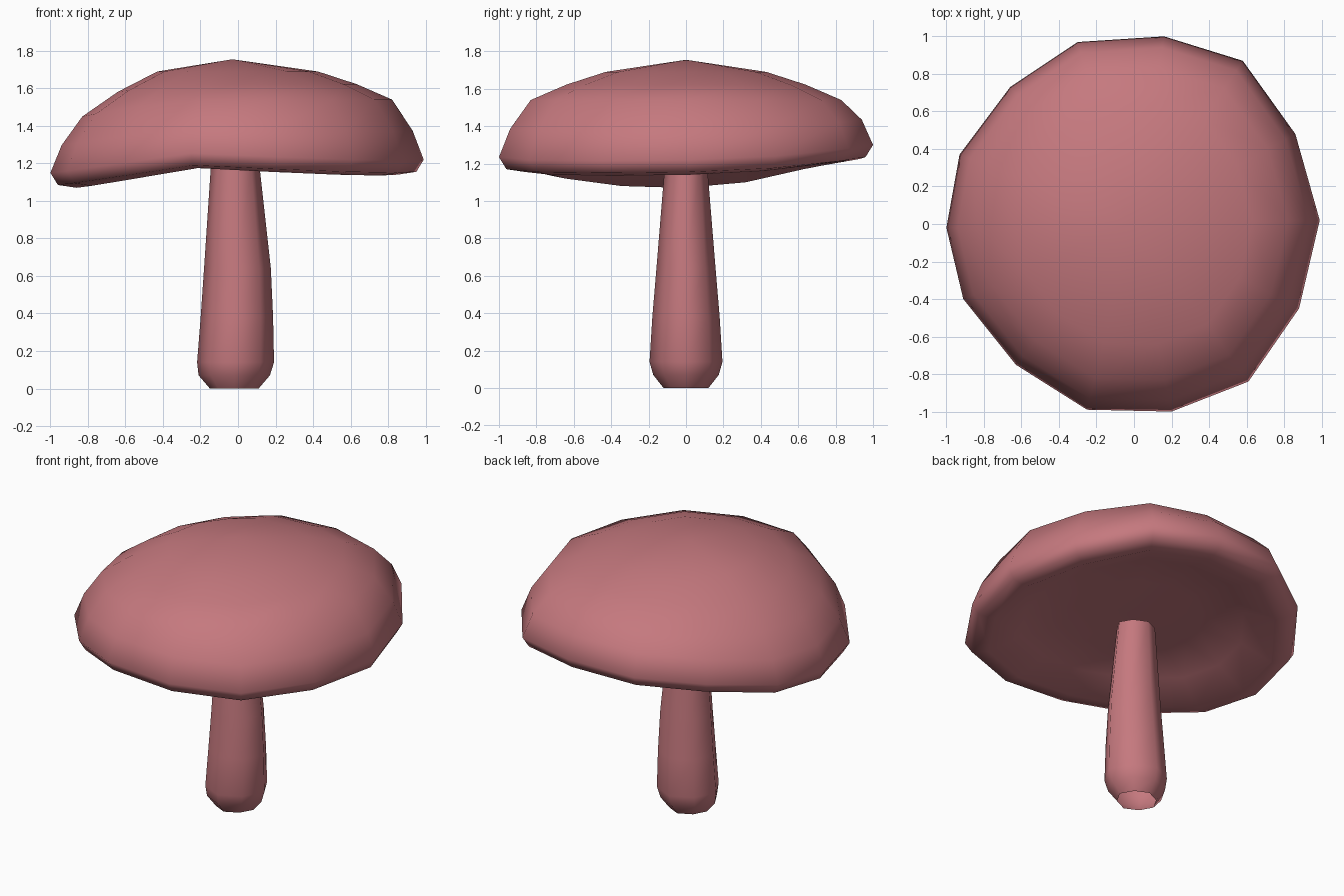
import bpy, bmesh, math

if "Cube" in bpy.data.objects:
    bpy.data.objects.remove(bpy.data.objects["Cube"])

mat = bpy.data.materials.new("dusty pink")
mat.diffuse_color = (0.56, 0.19, 0.21, 1)
mat.use_nodes = True
mat.node_tree.nodes["Principled BSDF"].inputs["Base Color"].default_value = mat.diffuse_color


def loft(name, rings, tips=()):
    """Skin a stack of rings; with two tips the ends close to points, else they stay open."""
    bm = bmesh.new()
    loops = [[bm.verts.new(p) for p in ring] for ring in rings]
    n = len(loops[0])
    for a, b in zip(loops, loops[1:]):
        for i in range(n):
            j = (i + 1) % n
            bm.faces.new((a[i], a[j], b[j], b[i]))
    for loop, tip in zip((loops[0], loops[-1]), tips):
        v = bm.verts.new(tip)
        for i in range(n):
            bm.faces.new((loop[i], loop[(i + 1) % n], v))
    bmesh.ops.recalc_face_normals(bm, faces=bm.faces)
    for f in bm.faces:
        f.smooth = True
    me = bpy.data.meshes.new(name)
    bm.to_mesh(me)
    bm.free()
    me.materials.append(mat)
    ob = bpy.data.objects.new(name, me)
    bpy.context.collection.objects.link(ob)
    return ob


# Cap: uneven, wavy rim outline
rim = [(0.99, 0.02, 1.22), (0.86, 0.48, 1.24), (0.58, 0.87, 1.28), (0.16, 1.0, 1.30),
       (-0.30, 0.97, 1.29), (-0.66, 0.73, 1.25), (-0.93, 0.37, 1.18), (-1.0, -0.02, 1.15),
       (-0.91, -0.40, 1.16), (-0.63, -0.75, 1.20), (-0.25, -0.99, 1.255), (0.20, -1.0, 1.235),
       (0.61, -0.84, 1.22), (0.88, -0.45, 1.215)]
mean = 1.2275
# Profile from hollow underside to crown: radius factor, height, share of rim wave, dip to -x
profile = [(0.40, 1.255, 0.2, 0), (0.67, 1.225, 0.6, 0), (0.86, mean - 0.08, 1, 0),
           (0.96, mean - 0.065, 1, 0), (1.0, mean, 1, 0), (0.94, 1.38, 0.75, 0.025),
           (0.83, 1.54, 0, 0.09), (0.64, 1.622, 0, 0.04), (0.43, 1.69, 0, 0)]
cap_rings = [[(x * r, y * r, h + w * (z - mean) - dip * max(0, -x) ** 2) for x, y, z in rim]
             for r, h, w, dip in profile]
loft("mushroom_cap", cap_rings, ((0, 0, 1.26), (-0.03, 0, 1.755)))

# Stem: open tapered eight-sided tube with a rounded foot: z, centre x, x radius, y radius
stem = [(0, -0.02, 0.13, 0.12), (0.07, -0.02, 0.19, 0.175), (0.14, -0.013, 0.205, 0.195),
        (0.38, -0.006, 0.193, 0.18), (0.64, -0.003, 0.178, 0.158), (1.18, -0.015, 0.13, 0.114)]
stem_rings = [[(cx + k * rx * math.cos(i * math.pi / 4), k * ry * math.sin(i * math.pi / 4), z)
               for i in range(8) for k in [0.93 if i % 2 else 1]] for z, cx, rx, ry in stem]
loft("mushroom_stem", stem_rings)
